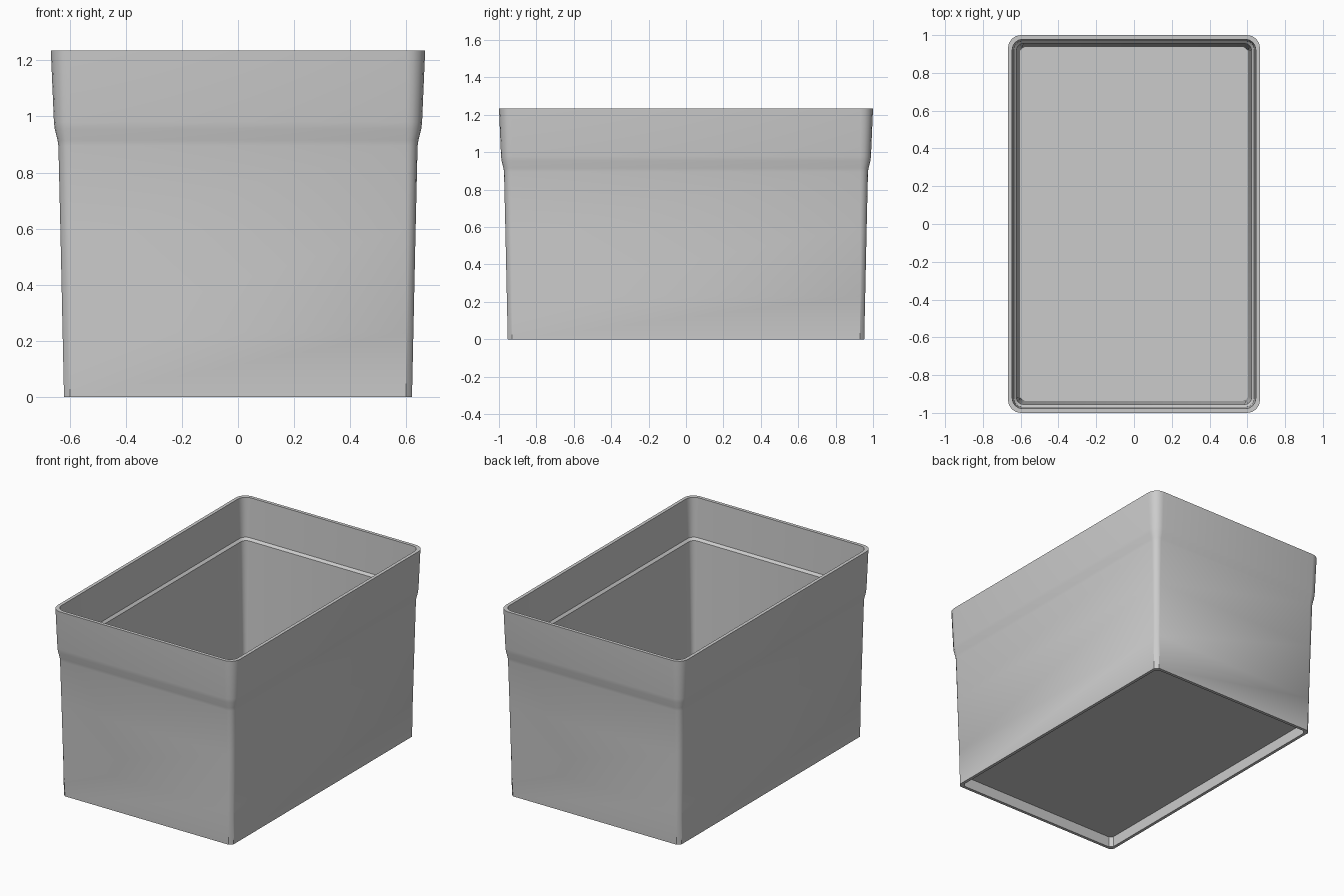
import bpy, bmesh, math

if "Cube" in bpy.data.objects:
    bpy.data.objects.remove(bpy.data.objects["Cube"])

LENGTH_EXTRA = 0.333   # half length minus half width
SEGS = 4               # faces per rounded corner

grey = bpy.data.materials.new("grey plastic")
grey.diffuse_color = (0.6, 0.6, 0.6, 1)
grey.use_nodes = True
grey.node_tree.nodes["Principled BSDF"].inputs["Base Color"].default_value = grey.diffuse_color

# (half width, height, corner size, roundness 0 = chamfer, 1 = arc)
PROFILE = [
    # underside recess, foot ring
    (0.600, 0.070, 0.020, 0), (0.600, 0.000, 0.020, 0),
    # outer wall, shoulder and collar
    (0.620, 0.000, 0.022, 0), (0.625, 0.230, 0.027, 0.3),
    (0.633, 0.600, 0.035, 0.8), (0.640, 0.895, 0.042, 1),
    (0.643, 0.915, 0.045, 1), (0.653, 0.955, 0.055, 1),
    (0.656, 0.980, 0.058, 1), (0.667, 1.235, 0.067, 1),
    # rim, inner collar, ledge, inner wall down to the floor
    (0.645, 1.235, 0.056, 1), (0.636, 0.975, 0.045, 1),
    (0.622, 0.960, 0.036, 1), (0.604, 0.100, 0.022, 0.2),
]


def ring(bm, half, z, size, roundness):
    """Rectangle loop with corners blended from chamfer to arc."""
    verts = []
    for q, (sx, sy) in enumerate([(1, 1), (-1, 1), (-1, -1), (1, -1)]):
        for i in range(SEGS + 1):
            t = i / SEGS if q % 2 == 0 else 1 - i / SEGS
            a = t * math.pi / 2
            u = (1 - t) * (1 - roundness) + math.cos(a) * roundness
            v = t * (1 - roundness) + math.sin(a) * roundness
            x = half - size + size * u
            y = half + LENGTH_EXTRA - size + size * v
            verts.append(bm.verts.new((sx * x, sy * y, z)))
    return verts


# Bin body: stacked loops closed by the floor's two sides
bm = bmesh.new()
loops = [ring(bm, *p) for p in PROFILE]
for lo, hi in zip(loops, loops[1:]):
    n = len(lo)
    for i in range(n):
        j = (i + 1) % n
        bm.faces.new((lo[i], lo[j], hi[j], hi[i]))
bm.faces.new(loops[0][::-1])
bm.faces.new(loops[-1])
bmesh.ops.recalc_face_normals(bm, faces=bm.faces[:])

mesh = bpy.data.meshes.new("storage_bin")
bm.to_mesh(mesh)
bm.free()
mesh.materials.append(grey)
storage_bin = bpy.data.objects.new("storage_bin", mesh)
bpy.context.collection.objects.link(storage_bin)

bpy.context.view_layer.objects.active = storage_bin
storage_bin.select_set(True)
bpy.ops.object.shade_smooth_by_angle(angle=math.radians(30))
